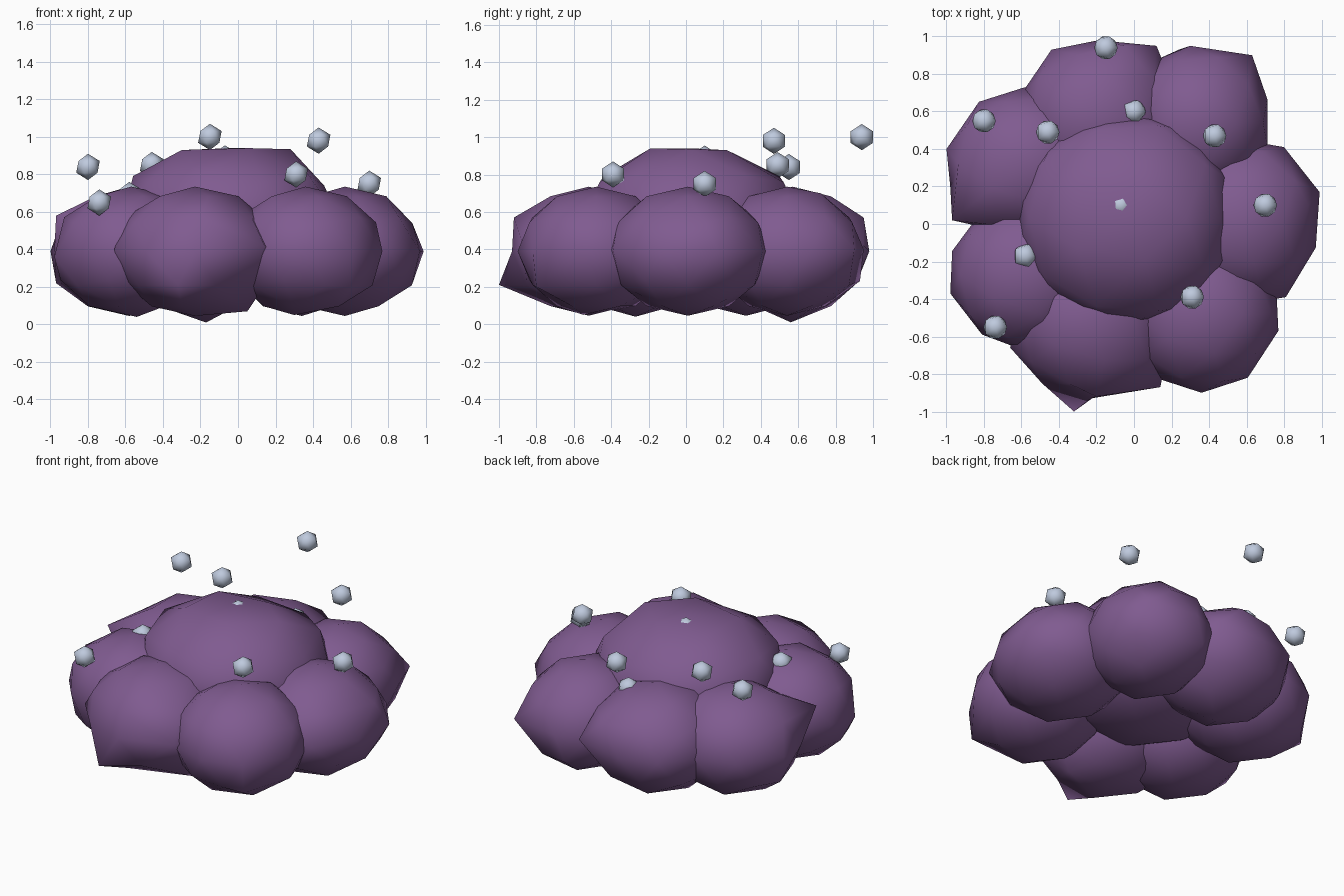
import bpy
import bmesh
from mathutils import Vector

cube = bpy.data.objects.get("Cube")
if cube:
    bpy.data.objects.remove(cube, do_unlink=True)


def material(name, rgb):
    mat = bpy.data.materials.new(name)
    mat.use_nodes = True
    color = (*rgb, 1)
    mat.diffuse_color = color
    mat.node_tree.nodes["Principled BSDF"].inputs["Base Color"].default_value = color
    return mat


purple = material("dusky purple", (0.215, 0.105, 0.28))
silver = material("pale blue grey", (0.52, 0.59, 0.73))


def ball(name, center, radii, detail, mat, top=2.0, pulls=()):
    """Smooth icosphere with an optional flat top and a few pulled-out corners."""
    center, radii = Vector(center), Vector(radii)
    bm = bmesh.new()
    bmesh.ops.create_icosphere(bm, subdivisions=detail, radius=1)
    unit = {v: v.co.copy() for v in bm.verts}
    for v, u in unit.items():
        v.co = center + u * radii
        v.co.z = min(v.co.z, top)
    for p in map(Vector, pulls):
        aim = Vector([d / r for d, r in zip(p - center, radii)]).normalized()
        nearest = max(unit, key=lambda v: unit[v].dot(aim))
        nearest.co = p
        del unit[nearest]
    mesh = bpy.data.meshes.new(name)
    for f in bm.faces:
        f.smooth = True
    bm.to_mesh(mesh)
    bm.free()
    mesh.materials.append(mat)
    obj = bpy.data.objects.new(name, mesh)
    bpy.context.collection.objects.link(obj)


# Raised middle of the cloud
ball("center_puff", (-0.04, 0.03, 0.56), (0.61, 0.58, 0.44), 2, purple, 0.94,
     [(0.06, -0.19, 0.94), (-0.3, -0.13, 0.93), (0.06, 0.22, 0.93), (-0.28, 0.2, 0.92),
      (0.46, 0.03, 0.74)])

# Ring of puffs: position, plan radii and pulled corners
puffs = {
    "front_puff": ((-0.23, -0.52), (0.44, 0.41),
                   [(-0.32, -1.0, 0.21), (0.14, -0.87, 0.42), (-0.66, -0.66, 0.4),
                    (-0.2, -0.92, 0.57), (0.05, -0.55, 0.07)]),
    "front_left_puff": ((0.36, -0.48), (0.42, 0.42),
                        [(0.77, -0.57, 0.39), (0.6, -0.8, 0.2), (0.3, -0.55, 0.05)]),
    "left_puff": ((0.57, 0.01), (0.42, 0.44),
                  [(0.81, -0.39, 0.4), (0.93, 0.1, 0.54), (0.99, 0.17, 0.39), (0.8, 0.41, 0.39)]),
    "back_left_puff": ((0.34, 0.54), (0.39, 0.41),
                       [(0.63, 0.9, 0.4), (0.3, 0.95, 0.4), (0.24, 0.93, 0.23),
                        (0.4, 0.72, 0.7)]),
    "back_puff": ((-0.19, 0.57), (0.43, 0.41),
                  [(-0.17, 0.56, 0.01), (-0.44, 0.93, 0.4), (0.12, 0.95, 0.42),
                   (0.2, 0.75, 0.4), (-0.05, 0.95, 0.57)]),
    "back_right_puff": ((-0.58, 0.32), (0.42, 0.41),
                        [(-0.97, 0.02, 0.58), (-1.0, 0.4, 0.39), (-0.97, 0.4, 0.22)]),
    "front_right_puff": ((-0.57, -0.27), (0.42, 0.41),
                         [(-0.98, -0.37, 0.36), (-0.81, -0.59, 0.4), (-0.54, -0.27, 0.04)]),
}
for name, ((x, y), (rx, ry), pulls) in puffs.items():
    ball(name, (x, y, 0.39), (rx, ry, 0.345), 2, purple, pulls=pulls)

# Small pellets scattered over the top
pellets = [(-0.15, 0.94, 1.0), (-0.8, 0.55, 0.84), (-0.46, 0.49, 0.85), (0.43, 0.47, 0.98),
           (0.7, 0.1, 0.75), (0.31, -0.39, 0.8), (-0.58, -0.17, 0.69), (-0.74, -0.55, 0.65),
           (0, 0.6, 0.66), (-0.07, 0.1, 0.885)]
for i, spot in enumerate(pellets, 1):
    ball(f"pellet_{i}", spot, (0.07, 0.07, 0.07), 1, silver)
